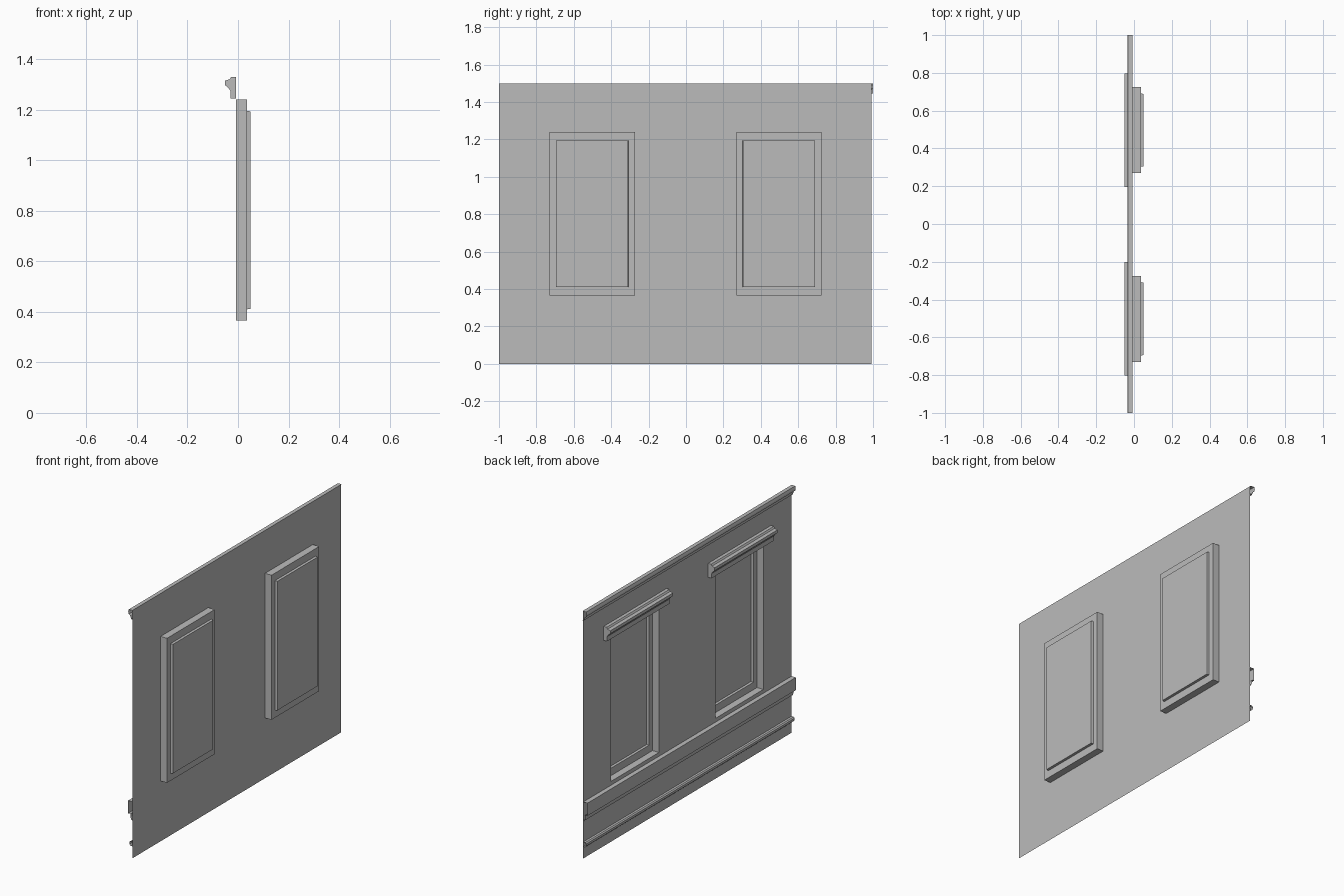
import bpy
import bmesh

cube = bpy.data.objects.get("Cube")
if cube:
    bpy.data.objects.remove(cube, do_unlink=True)

grey = bpy.data.materials.new("plaster_grey")
grey.use_nodes = True
colour = (0.5, 0.5, 0.5, 1)
grey.diffuse_color = colour
grey.node_tree.nodes["Principled BSDF"].inputs["Base Color"].default_value = colour

WALL_X = -0.007
Y0, Y1 = -1.0, 0.993
WINDOW_Y = (-0.502, 0.497)
HALF_W, SILL, HEAD = 0.228, 0.365, 1.24


def finish(name, bm):
    bmesh.ops.remove_doubles(bm, verts=bm.verts, dist=0.0001)
    mesh = bpy.data.meshes.new(name)
    bm.to_mesh(mesh)
    bm.free()
    mesh.materials.append(grey)
    obj = bpy.data.objects.new(name, mesh)
    bpy.context.collection.objects.link(obj)
    return obj


def moulding(name, profile, y0, y1, capped=False):
    """Sweep a (depth, height) profile along y on the outer side of the wall."""
    bm = bmesh.new()
    near, far = ([bm.verts.new((WALL_X - d, y, z)) for d, z in profile]
                 for y in (y0, y1))
    for i in range(len(profile) - (0 if capped else 1)):
        j = (i + 1) % len(profile)
        bm.faces.new((near[i], near[j], far[j], far[i]))
    if capped:
        bm.faces.new(near[::-1])
        bm.faces.new(far)
        bmesh.ops.recalc_face_normals(bm, faces=bm.faces)
    return finish(name, bm)


def rectangle(bm, x, y, half, z0, z1):
    corners = ((-half, z0), (half, z0), (half, z1), (-half, z1))
    return [bm.verts.new((x, y + dy, z)) for dy, z in corners]


# Wall sheet with two window openings
bm = bmesh.new()
ys = [Y0] + [c + s * HALF_W for c in WINDOW_Y for s in (-1, 1)] + [Y1]
zs = [0, 0.283, SILL, HEAD, 1.5]
for i in range(len(ys) - 1):
    for j in range(len(zs) - 1):
        if i % 2 == 1 and zs[j] == SILL:
            continue
        ring = [(ys[i], zs[j]), (ys[i + 1], zs[j]),
                (ys[i + 1], zs[j + 1]), (ys[i], zs[j + 1])]
        bm.faces.new([bm.verts.new((WALL_X, y, z)) for y, z in ring])
finish("wall", bm)

# Windows: reveal, flat surround, shallow pocket and pane
for side, centre in zip(("near", "far"), WINDOW_Y):
    bm = bmesh.new()
    rings = [rectangle(bm, x, centre, HALF_W - inset, SILL + rise, HEAD - rise)
             for x, inset, rise in ((WALL_X, 0, 0), (0.036, 0, 0),
                                    (0.036, 0.034, 0.045), (0.05, 0.036, 0.047))]
    for a, b in zip(rings, rings[1:]):
        for i in range(4):
            j = (i + 1) % 4
            bm.faces.new((a[i], a[j], b[j], b[i]))
    bm.faces.new(rings[-1])
    finish("window_" + side, bm)

    # Moulded hood above each window
    moulding("window_hood_" + side,
             [(0, 1.33), (0.02, 1.33), (0.026, 1.32), (0.044, 1.315),
              (0.044, 1.297), (0.032, 1.287), (0.022, 1.273),
              (0.022, 1.245), (0, 1.245)],
             centre - 0.3, centre + 0.3, capped=True)

# Long mouldings, open at the ends
moulding("cornice", [(0, 1.5), (0.024, 1.5), (0.028, 1.485), (0.024, 1.472),
                     (0.015, 1.465), (0.008, 1.445), (0, 1.445)], Y0, 1.0)
moulding("dado_rail", [(0, 0.342), (0.028, 0.342), (0.028, 0.265),
                       (0.013, 0.265), (0.013, 0.245), (0.007, 0.23),
                       (0, 0.23)], Y0, Y1)
moulding("skirting_bead", [(0, 0.1), (0.014, 0.1), (0.02, 0.093),
                           (0.02, 0.08), (0.012, 0.072), (0, 0.072)], Y0, Y1)
